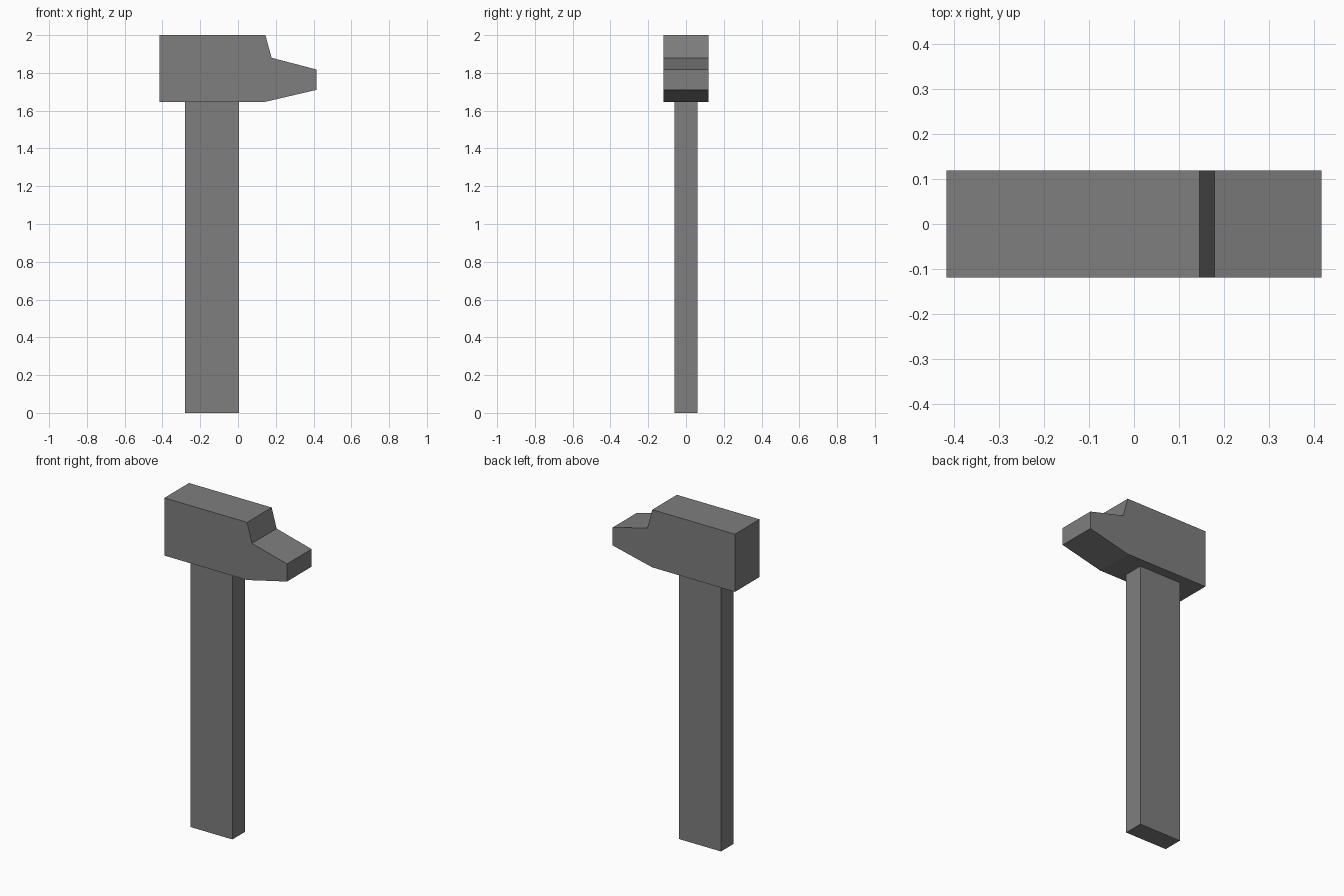
import bpy
import bmesh

cube = bpy.data.objects.get("Cube")
if cube:
    bpy.data.objects.remove(cube, do_unlink=True)

# Single flat grey
grey = bpy.data.materials.new("mid grey")
grey.use_nodes = True
colour = (0.21, 0.21, 0.21, 1)
grey.diffuse_color = colour
grey.node_tree.nodes["Principled BSDF"].inputs["Base Color"].default_value = colour


def extrude_profile(name, profile, half_depth):
    """Extrude an x-z outline evenly to both sides of y = 0."""
    bm = bmesh.new()
    face = bm.faces.new([bm.verts.new((x, -half_depth, z)) for x, z in profile])
    extruded = bmesh.ops.extrude_face_region(bm, geom=[face])["geom"]
    back = [v for v in extruded if isinstance(v, bmesh.types.BMVert)]
    bmesh.ops.translate(bm, vec=(0, 2 * half_depth, 0), verts=back)
    bmesh.ops.recalc_face_normals(bm, faces=bm.faces)
    mesh = bpy.data.meshes.new(name)
    bm.to_mesh(mesh)
    bm.free()
    mesh.materials.append(grey)
    obj = bpy.data.objects.new(name, mesh)
    bpy.context.collection.objects.link(obj)
    return obj


HEAD_BOTTOM = 1.647

# Head: square striking block with a stepped, tapering peen
extrude_profile("hammer_head", [
    (-0.415, HEAD_BOTTOM), (0.145, HEAD_BOTTOM), (0.415, 1.71), (0.415, 1.818),
    (0.178, 1.88), (0.145, 2.0), (-0.415, 2.0),
], 0.119)

# Handle: plain flat bar
extrude_profile("handle", [
    (-0.28, 0), (0.005, 0), (0.005, HEAD_BOTTOM), (-0.28, HEAD_BOTTOM),
], 0.061)
